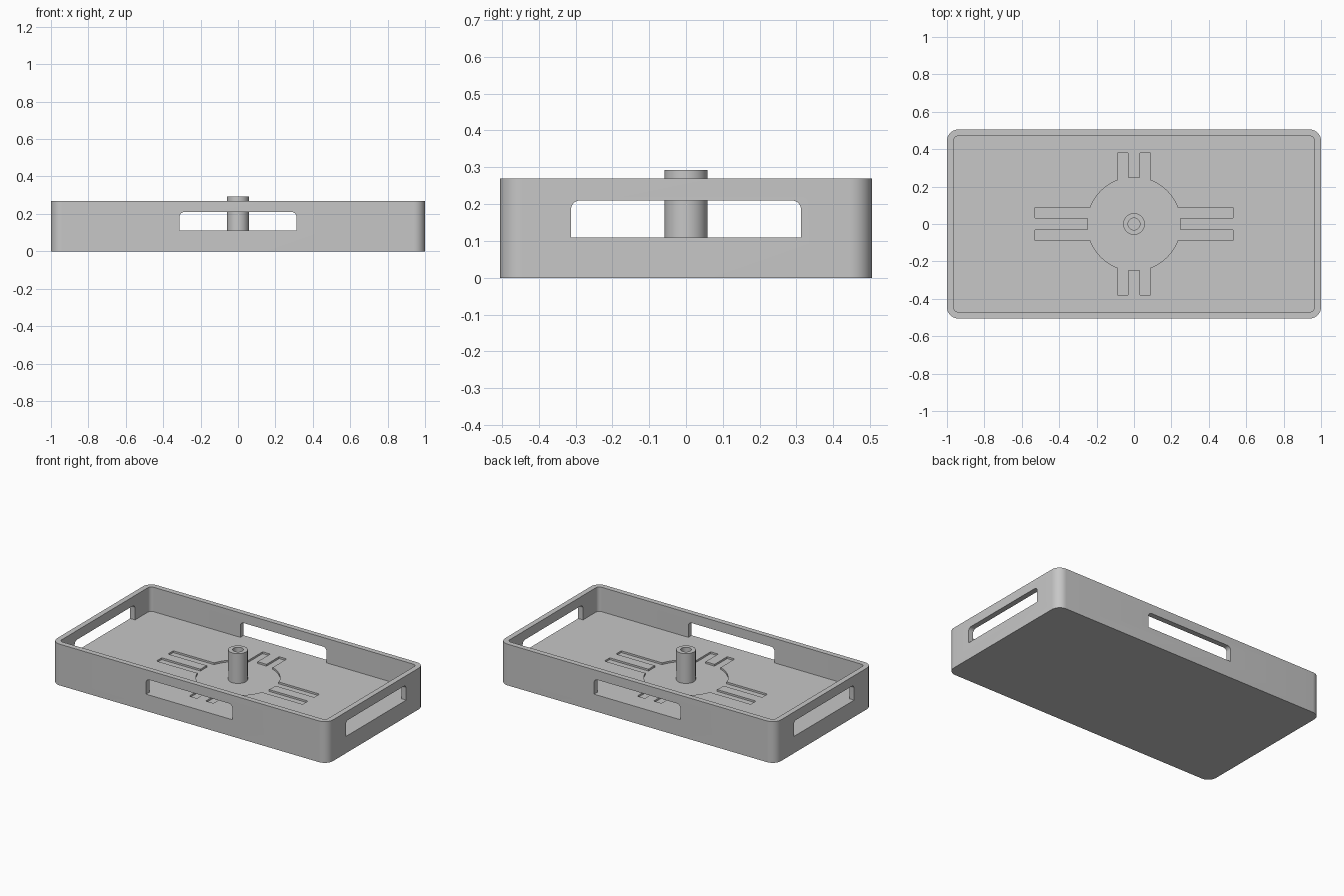
import bpy
import bmesh
from math import sin, cos, pi
from mathutils import Matrix

cube = bpy.data.objects.get("Cube")
if cube:
    bpy.data.objects.remove(cube, do_unlink=True)

FLOOR, RIM, WALL = 0.11, 0.27, 0.035
RECESS = 0.012

grey = bpy.data.materials.new("plain grey")
grey.use_nodes = True
grey.diffuse_color = (0.57, 0.57, 0.57, 1)
grey.node_tree.nodes["Principled BSDF"].inputs["Base Color"].default_value = grey.diffuse_color


def circle(r, n=64):
    return [(r * cos(2 * pi * i / n), r * sin(2 * pi * i / n)) for i in range(n)]


def rounded_rect(w, h, r_top, r_bottom, steps=10):
    """Centred rectangle outline with separate top and bottom corner radii."""
    pts = []
    corners = [(1, 1, r_top), (-1, 1, r_top), (-1, -1, r_bottom), (1, -1, r_bottom)]
    for k, (sx, sy, r) in enumerate(corners):
        cx, cy = sx * (w / 2 - r), sy * (h / 2 - r)
        for i in range(steps + 1 if r else 1):
            a = (k + i / steps) * pi / 2
            pts.append((cx + r * cos(a), cy + r * sin(a)))
    return pts


def prism(name, outline, low, high, matrix=Matrix()):
    """Extrude an outline from low to high along its own z, then place it."""
    bm = bmesh.new()
    base = bm.faces.new([bm.verts.new((x, y, low)) for x, y in outline])
    ext = bmesh.ops.extrude_face_region(bm, geom=[base])
    verts = [g for g in ext["geom"] if isinstance(g, bmesh.types.BMVert)]
    bmesh.ops.translate(bm, verts=verts, vec=(0, 0, high - low))
    bmesh.ops.transform(bm, matrix=matrix, verts=bm.verts)
    bmesh.ops.recalc_face_normals(bm, faces=bm.faces)
    mesh = bpy.data.meshes.new(name)
    bm.to_mesh(mesh)
    bm.free()
    mesh.materials.append(grey)
    ob = bpy.data.objects.new(name, mesh)
    bpy.context.collection.objects.link(ob)
    return ob


def cut(target, cutter):
    """Subtract the cutter from the target and discard it."""
    mod = target.modifiers.new("cut", "BOOLEAN")
    mod.operation = "DIFFERENCE"
    mod.solver = "EXACT"
    mod.object = cutter
    bpy.ops.object.select_all(action="DESELECT")
    bpy.context.view_layer.objects.active = target
    target.select_set(True)
    bpy.ops.object.modifier_apply(modifier=mod.name)
    bpy.data.objects.remove(cutter, do_unlink=True)


def smooth(ob):
    bpy.ops.object.select_all(action="DESELECT")
    bpy.context.view_layer.objects.active = ob
    ob.select_set(True)
    bpy.ops.object.shade_smooth_by_angle(angle=pi / 6)


# Tray with rounded corners and an open top
tray = prism("tray", rounded_rect(2, 1.01, 0.06, 0.06), 0, RIM)
cut(tray, prism("cavity", rounded_rect(2 - 2 * WALL, 1.01 - 2 * WALL, 0.025, 0.025), FLOOR, RIM + 0.1))

# Windows through the long and short walls, rounded at the top
window = rounded_rect(0.625, 0.1, 0.025, 0)
upright = Matrix.Translation((0, 0, FLOOR + 0.05)) @ Matrix.Rotation(pi / 2, 4, "X")
cut(tray, prism("long_wall_windows", window, -0.7, 0.7, upright))
cut(tray, prism("short_wall_windows", window, -1.2, 1.2, Matrix.Rotation(pi / 2, 4, "Z") @ upright))

# Shallow round recess with a pair of slots on each of its four sides
cut(tray, prism("hub_recess", circle(0.25), FLOOR - RECESS, FLOOR + 0.05))
for turn, reach in enumerate((0.53, 0.38, 0.53, 0.38)):
    for side in (-1, 1):
        inner = 0.2
        place = Matrix.Rotation(turn * pi / 2, 4, "Z") @ Matrix.Translation(((inner + reach) / 2, side * 0.06, 0))
        cut(tray, prism("slot", rounded_rect(reach - inner, 0.055, 0, 0),
                        FLOOR - RECESS, FLOOR + 0.05, place))
smooth(tray)

# Hollow centre post
post = prism("centre_post", circle(0.058), FLOOR - 0.03, 0.293)
cut(post, prism("post_bore", circle(0.032), FLOOR, 0.4))
smooth(post)
